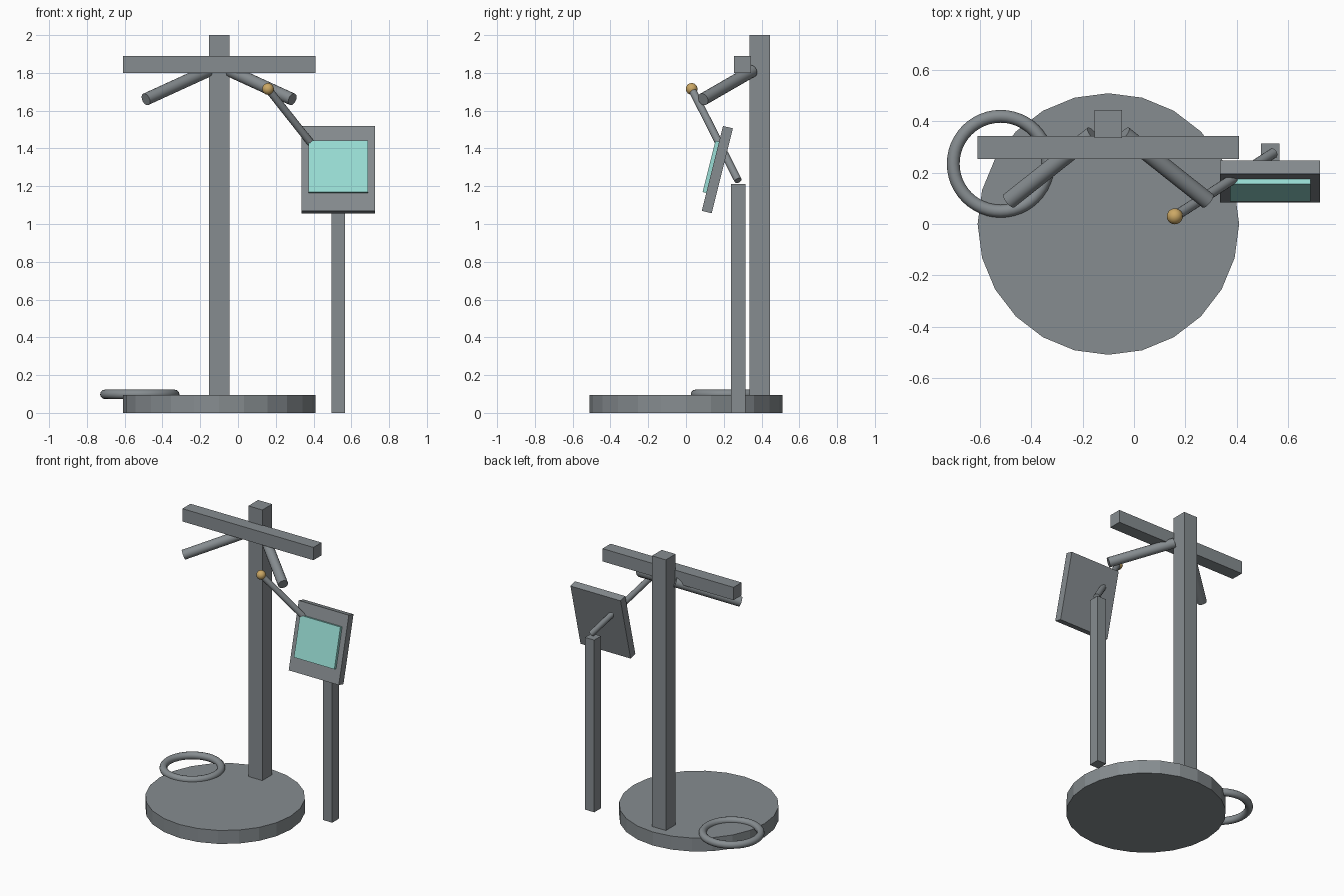
import bpy
import math
from mathutils import Vector, Matrix

cube = bpy.data.objects.get("Cube")
if cube:
    bpy.data.objects.remove(cube, do_unlink=True)


def material(name, rgb):
    mat = bpy.data.materials.new(name)
    mat.use_nodes = True
    colour = (*rgb, 1)
    mat.diffuse_color = colour
    mat.node_tree.nodes["Principled BSDF"].inputs["Base Color"].default_value = colour
    return mat


grey = material("steel grey", (0.24, 0.265, 0.28))
aqua = material("screen aqua", (0.32, 0.73, 0.67))
gold = material("brass gold", (0.60, 0.39, 0.13))


def finish(name, mat, smooth=False):
    obj = bpy.context.object
    obj.name = name
    obj.data.materials.append(mat)
    if smooth:
        bpy.ops.object.shade_smooth_by_angle(angle=math.radians(40))
    return obj


def box(name, centre, size, mat=grey, tilt=0):
    bpy.ops.mesh.primitive_cube_add(size=1, location=centre)
    bpy.context.object.data.transform(Matrix.Diagonal((*size, 1)))
    bpy.context.object.rotation_euler.x = tilt
    return finish(name, mat)


def rod(name, start, end, radius):
    start, end = Vector(start), Vector(end)
    axis = end - start
    bpy.ops.mesh.primitive_cylinder_add(
        vertices=16, radius=radius, depth=axis.length, location=(start + end) / 2,
        rotation=axis.to_track_quat("Z", "Y").to_euler())
    return finish(name, grey, True)


# Round base with flat facets
mast_x = -0.10
bpy.ops.mesh.primitive_cylinder_add(vertices=24, radius=0.51, depth=0.095,
                                    location=(mast_x, 0, 0.0475))
finish("base", grey)

# Mast, crossbar and the two splayed arms
box("mast", (mast_x, 0.39, 1.04), (0.108, 0.108, 1.92))
box("crossbar", (mast_x, 0.298, 1.845), (1.02, 0.09, 0.09))
for side, label in ((1, "left"), (-1, "right")):
    rod(label + "_arm", (mast_x + side * 0.06, 0.35, 1.81),
        (mast_x + side * 0.388, 0.09, 1.66), 0.033)

# Ring lying on the edge of the base
bpy.ops.mesh.primitive_torus_add(major_segments=48, minor_segments=12, major_radius=0.185,
                                 minor_radius=0.025, location=(-0.52, 0.235, 0.098))
finish("ring", grey, True)

# Display on its own post
panel_x, tilt = 0.531, math.radians(-14)
box("display_post", (panel_x, 0.276, 0.606), (0.072, 0.076, 1.212))
panel_centre = Vector((panel_x, 0.166, 1.288))
box("display_panel", panel_centre, (0.39, 0.054, 0.463), tilt=tilt)
offset = Matrix.Rotation(tilt, 3, "X") @ Vector((0, -0.037, 0.006))
box("screen", panel_centre + offset, (0.315, 0.02, 0.28), aqua, tilt)

# Lever through the panel with its ball knob
knob = (0.159, 0.03, 1.715)
rod("lever", knob, (0.543, 0.276, 1.23), 0.02)
bpy.ops.mesh.primitive_uv_sphere_add(segments=20, ring_count=12, radius=0.031, location=knob)
finish("knob", gold, True)
